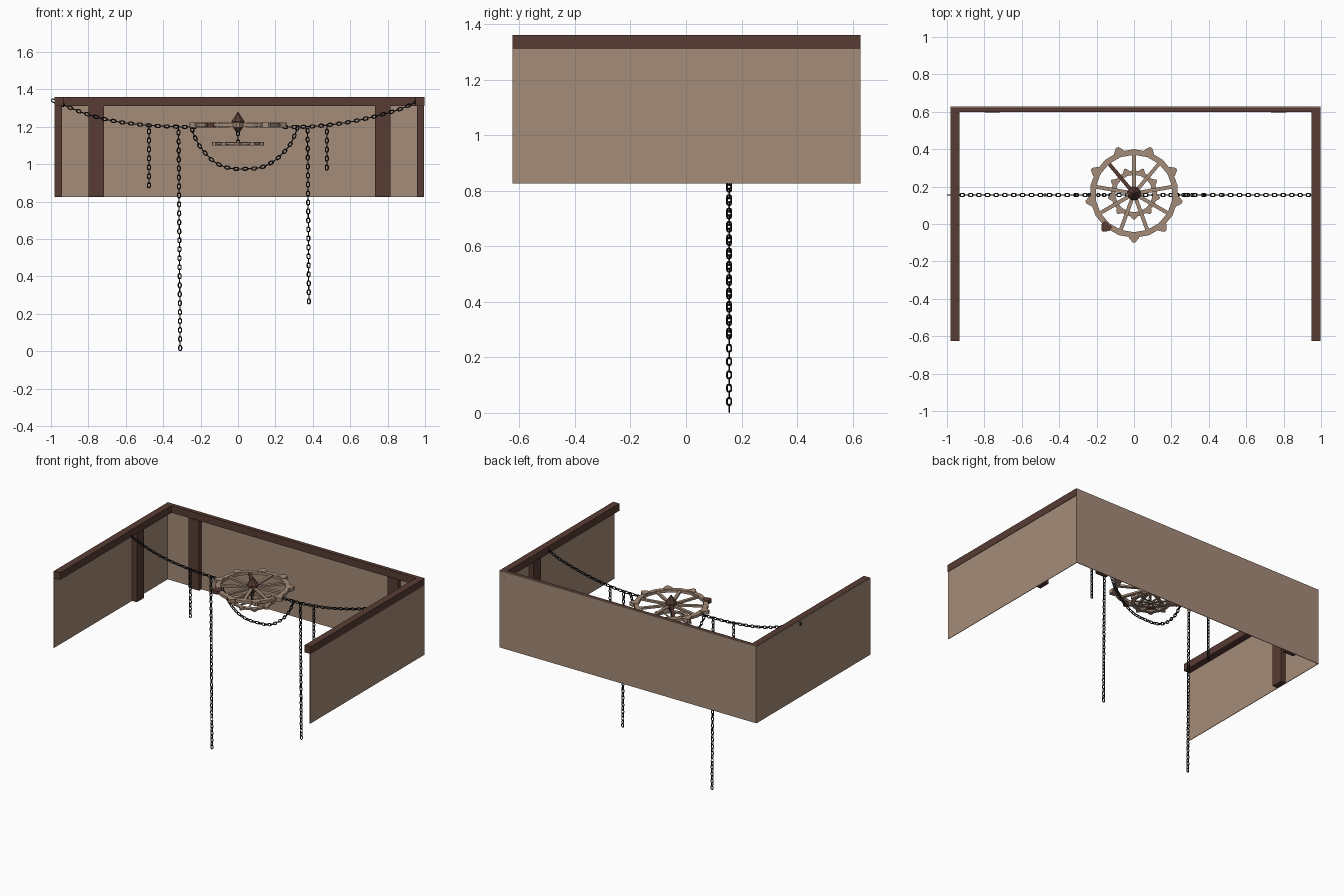
import bpy, bmesh, math
from mathutils import Vector

if "Cube" in bpy.data.objects:
    bpy.data.objects.remove(bpy.data.objects["Cube"])


def material(name, rgb):
    m = bpy.data.materials.new(name)
    m.diffuse_color = (*rgb, 1)
    m.use_nodes = True
    m.node_tree.nodes["Principled BSDF"].inputs["Base Color"].default_value = m.diffuse_color
    return m


TAN = material("tan wood", (0.376, 0.262, 0.188))
BROWN = material("dark brown wood", (0.098, 0.045, 0.034))
IRON = material("black iron", (0.010, 0.011, 0.013))


def finish(name, bm, mats):
    bmesh.ops.recalc_face_normals(bm, faces=bm.faces)
    me = bpy.data.meshes.new(name)
    bm.to_mesh(me)
    bm.free()
    for m in mats:
        me.materials.append(m)
    ob = bpy.data.objects.new(name, me)
    bpy.context.collection.objects.link(ob)
    return ob


def box(name, x0, x1, y0, y1, z0, z1, mat):
    bm = bmesh.new()
    bmesh.ops.create_cube(bm, size=1)
    for v in bm.verts:
        v.co = ((x0 + x1) / 2 + v.co.x * (x1 - x0), (y0 + y1) / 2 + v.co.y * (y1 - y0),
                (z0 + z1) / 2 + v.co.z * (z1 - z0))
    finish(name, bm, [mat])


# Wall panels
box("back_panel", -0.98, 0.995, 0.624, 0.628, 0.825, 1.36, TAN)
box("left_panel", -0.982, -0.978, -0.625, 0.626, 0.825, 1.358, TAN)
box("right_panel", 0.990, 0.994, -0.625, 0.626, 0.825, 1.31, TAN)

# Top beams
box("back_beam", -0.978, 0.995, 0.60, 0.624, 1.31, 1.36, BROWN)
box("left_beam", -0.978, -0.932, -0.625, 0.624, 1.31, 1.36, BROWN)
box("right_beam", 0.95, 0.997, -0.625, 0.628, 1.31, 1.36, BROWN)

# Posts
box("back_post_left", -0.80, -0.717, 0.596, 0.624, 0.826, 1.312, BROWN)
box("back_post_right", 0.733, 0.815, 0.596, 0.624, 0.826, 1.312, BROWN)
box("left_post", -0.978, -0.94, 0.23, 0.31, 0.826, 1.312, BROWN)
box("right_post", 0.957, 0.990, 0.23, 0.31, 0.826, 1.312, BROWN)


# Chains: alternating links along a smooth path in the plane y = CY
CY, PITCH, WIRE = 0.155, 0.024, 0.0033


def smooth_path(pts, n=24):
    p = [Vector((x, CY, z)) for x, z in pts]
    p = [2 * p[0] - p[1]] + p + [2 * p[-1] - p[-2]]
    out = []
    for i in range(1, len(p) - 2):
        a, b, c, d = p[i - 1:i + 3]
        for k in range(n):
            t = k / n
            out.append(0.5 * (2 * b + (c - a) * t + (2 * a - 5 * b + 4 * c - d) * t * t
                              + (3 * b - a - 3 * c + d) * t ** 3))
    return out + [p[-2]]


def add_link(bm, centre, along, side):
    up = along.cross(side)
    rings = []
    for k in range(10):
        a = math.radians(-90 + (k if k < 5 else k - 1) * 45) if k < 5 else math.radians(90 + (k - 5) * 45)
        shift = 0.006 if k < 5 else -0.006
        out = along * math.cos(a) + side * math.sin(a)
        c = centre + along * shift + out * 0.0078
        rings.append([bm.verts.new(c + (out * math.cos(q) + up * math.sin(q)) * WIRE)
                      for q in (j * math.tau / 6 for j in range(6))])
    for i in range(10):
        r, s = rings[i], rings[(i + 1) % 10]
        for j in range(6):
            bm.faces.new((r[j], r[(j + 1) % 6], s[(j + 1) % 6], s[j]))


def chain(name, pts, phase=0):
    path = smooth_path(pts)
    bm = bmesh.new()
    travelled, target, count = 0, 0.017, phase
    for a, b in zip(path, path[1:]):
        seg = (b - a).length
        while seg > 0 and target <= travelled + seg:
            t = (b - a).normalized()
            y = Vector((0, 1, 0))
            add_link(bm, a.lerp(b, (target - travelled) / seg), t, y if count % 2 else t.cross(y))
            count += 1
            target += PITCH
        travelled += seg
    finish(name, bm, [IRON])


chain("main_chain_left", [(-1.0, 1.345), (-0.93, 1.315), (-0.8, 1.265), (-0.65, 1.228),
                          (-0.47, 1.207), (-0.32, 1.20), (-0.22, 1.198)])
chain("main_chain_right", [(0.97, 1.34), (0.86, 1.292), (0.73, 1.255), (0.6, 1.226),
                           (0.47, 1.208), (0.36, 1.20), (0.22, 1.198)])
chain("swag_chain", [(-0.25, 1.20), (-0.235, 1.155), (-0.2, 1.09), (-0.13, 1.015), (-0.05, 0.98),
                     (0.04, 0.975), (0.13, 0.985), (0.21, 1.03), (0.275, 1.10), (0.305, 1.16),
                     (0.32, 1.20)])
chain("hanging_chain_outer_left", [(-0.476, 0.87), (-0.476, 1.21)])
chain("hanging_chain_long_left", [(-0.309, 0.0), (-0.318, 1.20)])
chain("hanging_chain_long_right", [(0.379, 0.25), (0.372, 1.20)])
chain("hanging_chain_outer_right", [(0.475, 0.965), (0.475, 1.21)])
chain("hub_chain", [(0.0, 1.10), (0.0, 1.19)])


# Wheels: nine-sided ring with spokes and pointed blocks on the rim
WC = Vector((0, 0.163, 0))


def prism(bm, pts, z0, z1, mat=0):
    lo = [bm.verts.new((x, y, z0)) for x, y in pts]
    hi = [bm.verts.new((x, y, z1)) for x, y in pts]
    n = len(pts)
    faces = [bm.faces.new(lo[::-1]), bm.faces.new(hi)]
    faces += [bm.faces.new((lo[i], lo[(i + 1) % n], hi[(i + 1) % n], hi[i])) for i in range(n)]
    for f in faces:
        f.material_index = mat


def polar(deg, r, off=0):
    a = math.radians(deg)
    return (WC.x + r * math.cos(a) - off * math.sin(a), WC.y + r * math.sin(a) + off * math.cos(a))


def wheel(name, z0, z1, r_in, r_out, tooth, spoke, dark):
    bm = bmesh.new()
    for k in range(9):
        a = -90 + 40 * k
        # rim as two segments per spoke
        for b in (a, a + 20):
            prism(bm, [polar(b, r_in), polar(b, r_out), polar(b + 20, r_out), polar(b + 20, r_in)], z0, z1)
        # rim block
        w = tooth * 1.1
        prism(bm, [polar(a, r_in + 0.004, -w), polar(a, r_out, -w), polar(a, r_out + tooth, -w * 0.25),
                   polar(a, r_out + tooth, w * 0.25), polar(a, r_out, w), polar(a, r_in + 0.004, w)],
              z0 - 0.003, z1 + 0.003, 1 if dark and k == 8 else 0)
        # spoke between blocks
        s = a + 20
        prism(bm, [polar(s, 0.01, -spoke), polar(s, r_in + 0.008, -spoke),
                   polar(s, r_in + 0.008, spoke), polar(s, 0.01, spoke)],
              z0 + 0.003, z1 - 0.003, 1 if dark and k == 5 else 0)
    finish(name, bm, [TAN, BROWN])


wheel("upper_wheel", 1.200, 1.219, 0.207, 0.237, 0.025, 0.010, True)
wheel("lower_wheel", 1.104, 1.115, 0.100, 0.124, 0.016, 0.006, False)

# Hub: pointed at the top, tapered below
bm = bmesh.new()
rows = [(1.167, 0.008), (1.205, 0.036), (1.228, 0.038), (1.278, 0.003)]
rings = [[bm.verts.new((*polar(k * 45 + 22.5, r), z)) for k in range(8)] for z, r in rows]
for r, s in zip(rings, rings[1:]):
    for k in range(8):
        bm.faces.new((r[k], r[(k + 1) % 8], s[(k + 1) % 8], s[k]))
bm.faces.new(rings[0][::-1])
bm.faces.new(rings[-1])
finish("wheel_hub", bm, [BROWN])
